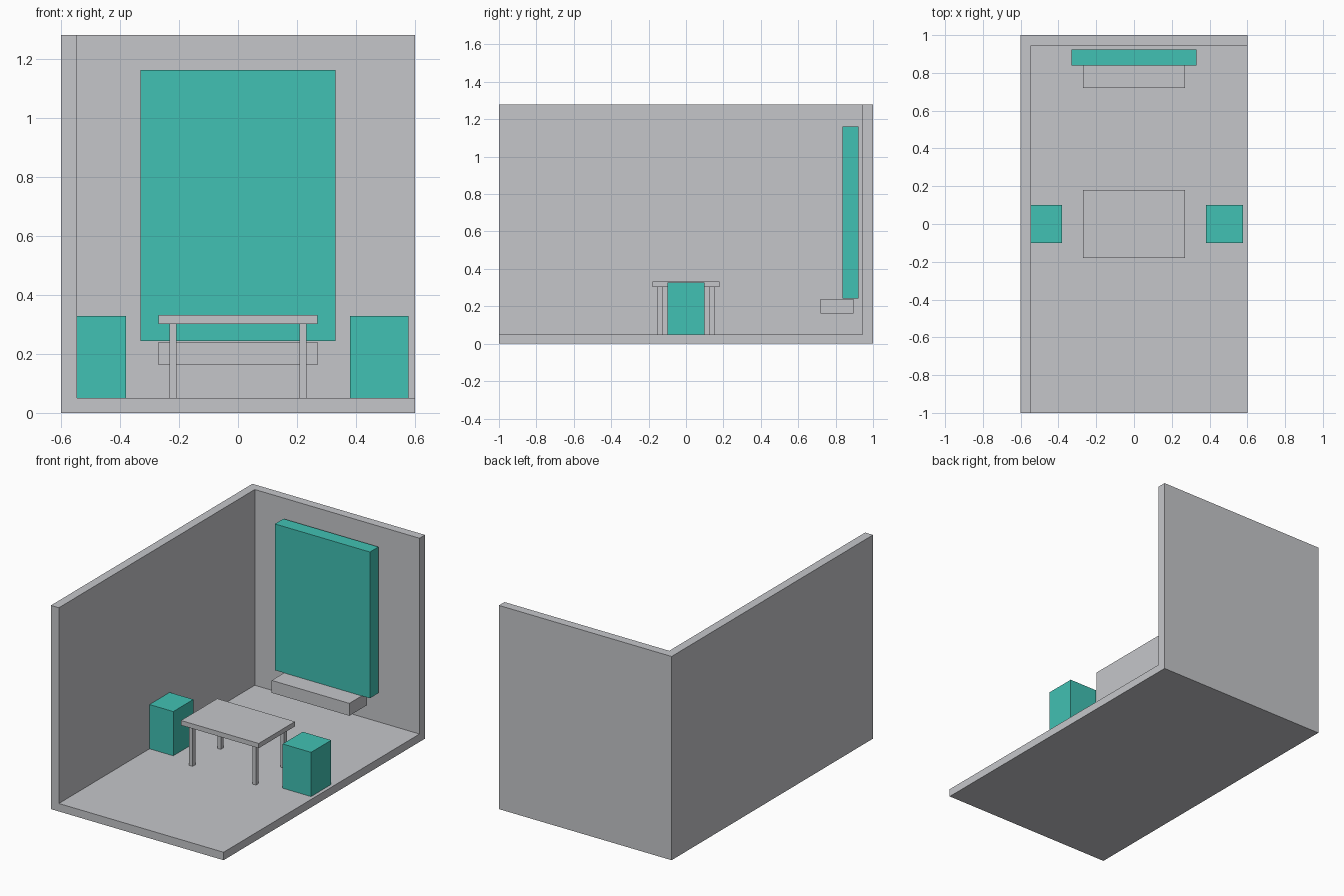
import bpy

cube = bpy.data.objects.get("Cube")
if cube:
    bpy.data.objects.remove(cube, do_unlink=True)


def material(name, rgb):
    mat = bpy.data.materials.new(name)
    mat.use_nodes = True
    mat.diffuse_color = (*rgb, 1)
    mat.node_tree.nodes["Principled BSDF"].inputs["Base Color"].default_value = (*rgb, 1)
    return mat


grey = material("light_grey", (0.558, 0.565, 0.591))
teal = material("teal", (0.053, 0.533, 0.451))


def box(name, x, y, z, mat):
    """Box spanning the given (low, high) range on each axis."""
    spans = (x, y, z)
    bpy.ops.mesh.primitive_cube_add(size=1, location=[(a + b) / 2 for a, b in spans])
    obj = bpy.context.object
    obj.name = name
    obj.scale = [b - a for a, b in spans]
    bpy.ops.object.transform_apply(location=False, rotation=False, scale=True)
    obj.data.materials.append(mat)
    return obj


# Room shell: floor and two walls that meet at the back right corner
HEIGHT, FLOOR = 1.28, 0.05
WALL_X, WALL_Y = -0.545, 0.945
box("floor", (-0.6, 0.6), (-1, 1), (0, FLOOR), grey)
box("side_wall", (-0.6, WALL_X), (-1, 1), (FLOOR, HEIGHT), grey)
box("back_wall", (WALL_X, 0.6), (WALL_Y, 1), (FLOOR, HEIGHT), grey)

# Wall panel with the shelf below it
box("wall_panel", (-0.33, 0.33), (0.838, 0.923), (0.243, 1.162), teal)
box("shelf", (-0.27, 0.27), (0.72, 0.895), (0.162, 0.24), grey)

# Table
TOP_LOW = 0.302
box("table_top", (-0.27, 0.27), (-0.18, 0.18), (TOP_LOW, 0.332), grey)
for side, sx in (("right", -1), ("left", 1)):
    for end, sy in (("front", -1), ("back", 1)):
        box(f"table_leg_{end}_{side}",
            sorted((sx * 0.208, sx * 0.232)),
            sorted((sy * 0.126, sy * 0.153)),
            (FLOOR, TOP_LOW), grey)
    # One block stool at each end of the table
    box(f"stool_{side}", sorted((sx * 0.38, sx * 0.578)), (-0.1, 0.1),
        (FLOOR, 0.328), teal)
